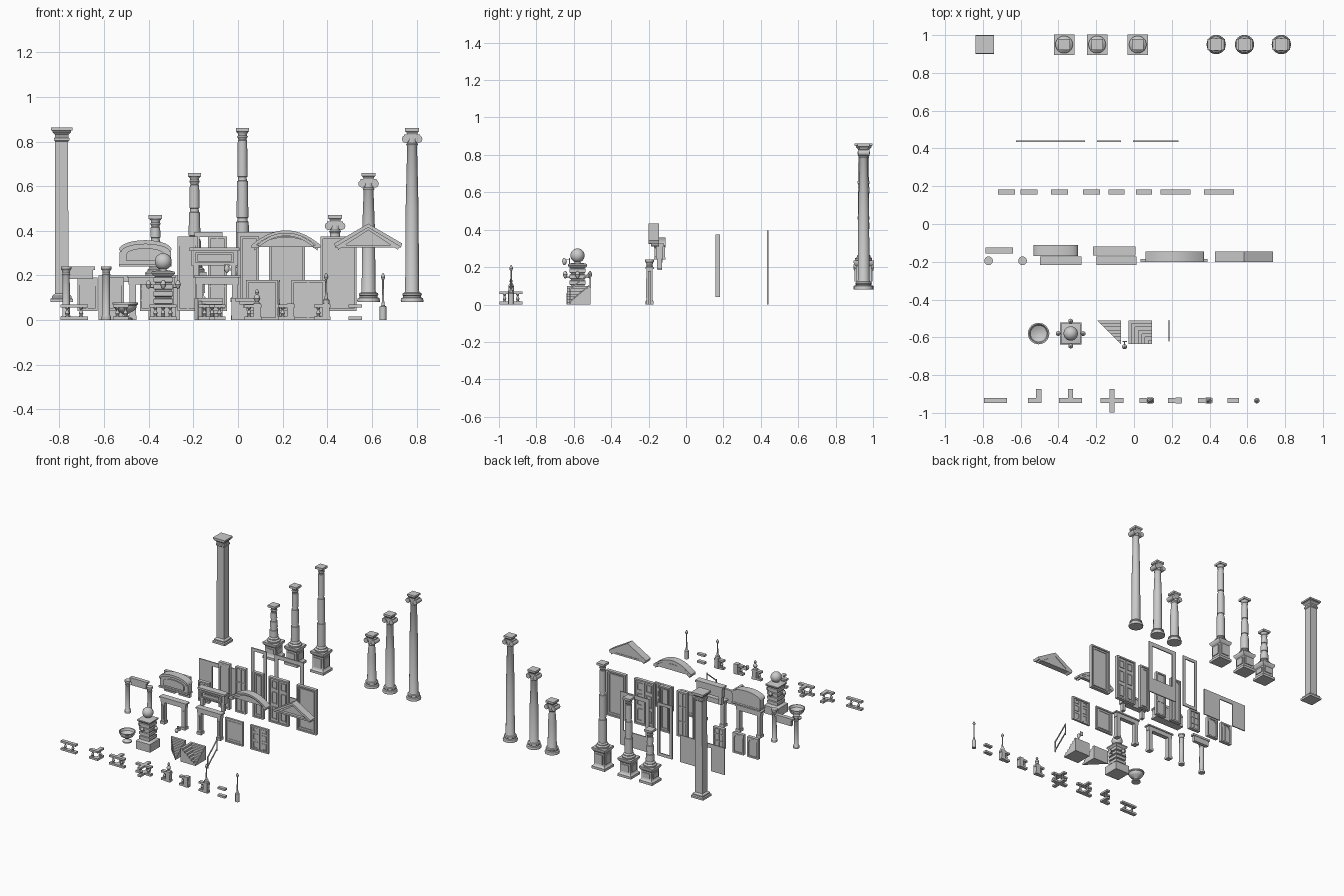
import bpy, bmesh, math
from mathutils import Vector, Matrix

if "Cube" in bpy.data.objects:
    bpy.data.objects.remove(bpy.data.objects["Cube"])

def finish(name, bm):
    bmesh.ops.recalc_face_normals(bm, faces=bm.faces)
    me = bpy.data.meshes.new(name)
    bm.to_mesh(me); bm.free()
    ob = bpy.data.objects.new(name, me)
    bpy.context.collection.objects.link(ob)
    return ob

def add_box(bm, x0, x1, y0, y1, z0, z1):
    m = Matrix.Translation(((x0+x1)/2, (y0+y1)/2, (z0+z1)/2)) @ Matrix.Diagonal((x1-x0, y1-y0, z1-z0, 1))
    bmesh.ops.create_cube(bm, size=1, matrix=m)

def add_lathe(bm, x, y, prof, n=24, square=False):
    # revolve (radius, z) pairs; square=True gives a four-sided moulding
    if square: n = 4
    k = math.sqrt(2) if square else 1
    off = math.pi/4 if square else 0
    rings = [[bm.verts.new((x+r*k*math.cos(off+2*math.pi*i/n), y+r*k*math.sin(off+2*math.pi*i/n), z))
              for i in range(n)] for r, z in prof]
    for a, b in zip(rings, rings[1:]):
        for i in range(n):
            bm.faces.new((a[i], a[(i+1) % n], b[(i+1) % n], b[i]))
    bm.faces.new(rings[0]); bm.faces.new(rings[-1])

def add_prism(bm, pts, y0, y1):
    # extrude an x/z outline along y
    a = [bm.verts.new((x, y0, z)) for x, z in pts]
    b = [bm.verts.new((x, y1, z)) for x, z in pts]
    bm.faces.new(a); bm.faces.new(b)
    for i in range(len(a)):
        j = (i+1) % len(a)
        bm.faces.new((a[i], a[j], b[j], b[i]))

def add_frame(bm, x0, x1, z0, z1, t, y0, y1, bottom=True):
    add_box(bm, x0, x0+t, y0, y1, z0, z1)
    add_box(bm, x1-t, x1, y0, y1, z0, z1)
    add_box(bm, x0+t, x1-t, y0, y1, z1-t, z1)
    if bottom: add_box(bm, x0+t, x1-t, y0, y1, z0, z0+t)

def arc(cx, hw, zs, zt, n=14):
    # segmental arc points, left to right, springing at zs and peaking at zt
    return [(cx+hw*math.cos(math.pi*(1-i/n)), zs+(zt-zs)*math.sin(math.pi*i/n)) for i in range(n+1)]

YC, B = 0.95, 0.08
# Square pilaster
bm = bmesh.new()
add_lathe(bm, -.79, YC, [(.05, B), (.05, .095), (.043, .1), (.043, .108), (.03, .118), (.029, .8), (.034, .805),
    (.034, .815), (.03, .82), (.03, .83), (.042, .842), (.042, .848), (.048, .85), (.048, .862)], square=True)
finish("square_pilaster", bm)

# Banded columns on pedestals
for i, (x, top, ph) in enumerate([(-.37, .47, .12), (-.195, .66, .135), (.02, .86, .155)]):
    bm = bmesh.new()
    add_lathe(bm, x, YC, [(.054, B), (.054, B+.018), (.046, B+.024), (.042, B+.03), (.042, B+ph-.03),
        (.05, B+ph-.02), (.054, B+ph-.012), (.054, B+ph)], square=True)
    for s in (-1, 1):
        add_box(bm, x-.03, x+.03, YC+s*.044-.004, YC+s*.044+.004, B+.042, B+ph-.042)
        add_box(bm, x+s*.044-.004, x+s*.044+.004, YC-.03, YC+.03, B+.042, B+ph-.042)
    z = B+ph
    prof = [(.044, z), (.046, z+.012), (.036, z+.02), (.036, z+.026), (.03, z+.032)]
    z0, z1 = z+.032, top-.045
    for k in range(3):                       # three drums
        r = .03-.0035*k; a = z0+(z1-z0)*k/3; b = z0+(z1-z0)*(k+1)/3
        prof += [(r-.004, a+.002), (r-.004, a+.008), (r, a+.01), (r-.002, b-.01), (r-.006, b-.008)]
    prof += [(.02, z1), (.024, z1+.006), (.02, z1+.012), (.021, top-.024), (.028, top-.016)]
    add_lathe(bm, x, YC, prof)
    add_box(bm, x-.03, x+.03, YC-.03, YC+.03, top-.016, top)
    finish("banded_column_%d" % i, bm)

# Scroll-capital columns
for i, (x, top) in enumerate([(.435, .47), (.585, .66), (.78, .86)]):
    bm = bmesh.new()
    add_lathe(bm, x, YC, [(.05, B), (.051, .09), (.048, .098), (.04, .102), (.04, .108), (.044, .112),
        (.042, .12), (.034, .124), (.031, .13), (.029, (top+.13)/2), (.022, top-.08), (.027, top-.072),
        (.022, top-.066), (.022, top-.03)])
    add_box(bm, x-.036, x+.036, YC-.024, YC+.024, top-.046, top-.028)
    for s in (-1, 1):
        add_prism(bm, [(x+s*.029+.017*math.cos(t*math.pi/8), top-.049+.017*math.sin(t*math.pi/8))
                       for t in range(16)], YC-.03, YC+.03)
    add_lathe(bm, x, YC, [(.022, top-.028), (.026, top-.018), (.032, top-.014), (.032, top)], square=True)
    finish("scroll_column_%d" % i, bm)

# Thin wall panels with openings
bm = bmesh.new()
add_box(bm, -.625, -.515, .433, .441, 0, .2)
add_box(bm, -.4, -.26, .433, .441, 0, .2)
add_box(bm, -.515, -.4, .433, .441, .17, .2)
finish("doorway_wall", bm)
bm = bmesh.new(); add_frame(bm, -.195, -.07, 0, .395, .022, .433, .441); finish("narrow_window_wall", bm)
bm = bmesh.new()
add_frame(bm, -.005, .235, 0, .395, .03, .433, .441)
add_box(bm, .025, .205, .433, .441, .03, .11)
finish("wide_window_wall", bm)

# Windows and doors
def opening(name, x0, x1, z0, z1, kind, y0=.157, y1=.183):
    bm = bmesh.new(); t = .011; c = (x0+x1)/2; w = (x1-x0)/2
    add_frame(bm, x0, x1, z0, z1, t, y0, y1)
    add_box(bm, x0+t, x1-t, y0+.009, y1-.009, z0+t, z1-t)
    if kind == "arch":                       # spandrels above a round head
        h = w-t; zs = z1-t-h
        for s in (-1, 1):
            pts = [(c+s*h*math.cos(k*math.pi/16), zs+h*.95*math.sin(k*math.pi/16)) for k in range(9)]
            add_prism(bm, pts+[(c, z1-t), (c+s*h, z1-t)], y0+.003, y1-.003)
        add_box(bm, c-.003, c+.003, y0+.006, y1-.006, z0+t, z1-t)
    elif kind == "sash":
        add_box(bm, c-.003, c+.003, y0+.005, y1-.005, z0+t, z1-t)
        for f in (.33, .66):
            z = z0+(z1-z0)*f
            add_box(bm, x0+t, x1-t, y0+.005, y1-.005, z-.003, z+.003)
    elif kind == "double":                   # paired panelled leaves
        add_box(bm, c-.003, c+.003, y0+.003, y1-.003, z0, z1-t)
        for s in (-1, 1):
            for a, b in ((.08, .35), (.42, .68), (.75, .92)):
                cx = c+s*w*.45
                add_frame(bm, cx-w*.27, cx+w*.27, z0+(z1-z0)*a, z0+(z1-z0)*b, .006, y0+.004, y1-.004)
    elif kind == "panel":
        add_frame(bm, x0+.018, x1-.018, z0+.02, z1-.02, .007, y0+.004, y1-.004)
    finish(name, bm)

for i, (x0, x1, z1, k) in enumerate([(-.72, -.63, .19, "arch"), (-.6, -.51, .19, "arch"), (-.44, -.35, .19, "sash"),
        (-.27, -.18, .375, "arch"), (-.135, -.05, .375, "sash"), (.01, .095, .375, "panel"),
        (.14, .3, .375, "double"), (.37, .53, .375, "panel")]):
    opening("window_or_door_%d" % i, x0, x1, .04, z1, k)
opening("low_door_left", .035, .18, 0, .18, "panel", -.202, -.186)
opening("low_door_right", .24, .39, 0, .18, "double", -.202, -.186)

# Porch posts and separate lintel
for x in (-.77, -.59):
    bm = bmesh.new()
    add_lathe(bm, x, -.195, [(.022, 0), (.022, .015), (.017, .022), (.016, .2), (.019, .205), (.016, .21),
        (.018, .222), (.023, .228), (.023, .24)], 16)
    finish("porch_post", bm)
bm = bmesh.new()
add_box(bm, -.785, -.64, -.155, -.125, .225, .24)
add_box(bm, -.775, -.65, -.152, -.128, .185, .225)
finish("porch_lintel", bm)

# Door surrounds
for x0, x1 in ((-.49, -.285), (-.19, .005)):
    bm = bmesh.new()
    for x in (x0+.018, x1-.018):
        add_box(bm, x-.018, x+.018, -.215, -.175, 0, .02)
        add_box(bm, x-.014, x+.014, -.21, -.178, .02, .16)
        add_box(bm, x-.007, x+.007, -.214, -.2, .035, .14)
    add_box(bm, x0, x1, -.21, -.178, .16, .19)
    add_box(bm, x0-.008, x1+.008, -.217, -.172, .19, .2)
    finish("door_surround", bm)

# Bulky arched window head
bm = bmesh.new(); c = -.415
add_prism(bm, [(c-.115, .24)]+arc(c, .115, .305, .345)+[(c+.115, .24)], -.16, -.112)
out, inn = arc(c, .118, .315, .358), arc(c, .108, .305, .34)
add_prism(bm, out+inn[::-1], -.17, -.11)
add_prism(bm, [(c-.085, .265)]+arc(c, .085, .295, .322)+[(c+.085, .265)], -.168, -.158)
add_box(bm, c-.118, c+.118, -.17, -.11, .24, .252)
finish("arched_head", bm)

# Rectangular window head on brackets
bm = bmesh.new()
add_box(bm, -.21, 0, -.16, -.122, .245, .32)
add_box(bm, -.217, .007, -.168, -.118, .31, .325)
add_frame(bm, -.19, -.02, .255, .303, .009, -.168, -.158)
add_box(bm, -.165, -.045, -.166, -.158, .272, .286)
for x in (-.19, -.02):
    add_box(bm, x-.012, x+.012, -.155, -.128, .19, .245)
finish("flat_head", bm)

# Curved pediment
bm = bmesh.new(); c = .215
def seg(hw, zs, rise, n=14):
    return [(c+hw*(2*i/n-1), zs+rise*(1-(2*i/n-1)**2)) for i in range(n+1)]
for hw, dz, y0 in ((.155, .0, -.2), (.145, -.012, -.188)):
    add_prism(bm, seg(hw, .336+dz, .066)+seg(hw-.004, .323+dz, .066)[::-1], y0, -.145)
add_prism(bm, seg(.135, .328, .045), -.172, -.148)
for s in (-1, 1):
    add_box(bm, c+s*.138-.017, c+s*.138+.017, -.195, -.145, .323, .337)
finish("curved_pediment", bm)

# Triangular pediment
bm = bmesh.new(); c = .583
for hw, dz, y0 in ((.153, 0, -.2), (.14, -.012, -.186)):
    add_prism(bm, [(c-hw, .343+dz), (c, .432+dz), (c+hw, .343+dz), (c+hw-.006, .327+dz), (c, .415+dz),
                   (c-hw+.006, .327+dz)], y0, -.145)
add_prism(bm, [(c-.13, .335), (c, .41), (c+.13, .335)], -.17, -.148)
add_box(bm, c-.148, c+.148, -.19, -.145, .325, .337)
finish("triangular_pediment", bm)

# Garden urn
bm = bmesh.new()
add_lathe(bm, -.505, -.58, [(.032, 0), (.032, .008), (.02, .014), (.011, .024), (.018, .032), (.04, .042),
    (.05, .056), (.051, .066), (.057, .07), (.057, .078), (.05, .078), (.044, .062), (.02, .05)])
finish("urn", bm)

# Rusticated gate pier with ball finial and lamps
bm = bmesh.new(); x, y = -.335, -.58
prof = [(.058, 0), (.058, .06), (.048, .066)]
for k in range(4):
    z = .068+.032*k
    prof += [(.036, z), (.036, z+.004), (.043, z+.007), (.043, z+.027), (.036, z+.03)]
add_lathe(bm, x, y, prof+[(.046, .2), (.052, .208), (.052, .216), (.03, .222)], square=True)
add_lathe(bm, x, y, [(.024, .22), (.014, .228)]+[(.038*math.sin(a*math.pi/12), .262-.038*math.cos(a*math.pi/12))
    for a in range(2, 12)]+[(.002, .3)])
for dx, dy in ((1, 0), (-1, 0), (0, 1), (0, -1)):
    px, py = x+dx*.066, y+dy*.066
    add_lathe(bm, px, py, [(.003, .14), (.009, .148), (.013, .16), (.009, .172), (.003, .178)], 12)
    add_box(bm, min(x+dx*.04, px)-.003, max(x+dx*.04, px)+.003, min(y+dy*.04, py)-.003, max(y+dy*.04, py)+.003, .143, .149)
finish("gate_pier", bm)

# Mitred corner steps, outer triangle and inner square
N, st, rise = 7, .125/7, .1/7
bm = bmesh.new()
for k in range(N):
    y0, y1, xr = -.635+st*k, -.635+st*(k+1), -.07
    lo = [(xr-st*k-.001, y0), (xr, y0), (xr, y1), (xr-st*(k+1), y1)]
    a = [bm.verts.new((p[0], p[1], 0)) for p in lo]; b = [bm.verts.new((p[0], p[1], rise*(k+1))) for p in lo]
    bm.faces.new(a); bm.faces.new(b)
    for i in range(4): bm.faces.new((a[i], a[(i+1) % 4], b[(i+1) % 4], b[i]))
finish("steps_triangle", bm)
bm = bmesh.new()
for k in range(N):
    add_box(bm, .095-st*(k+1), .095, -.635+st*k, -.635+st*(k+1), 0, rise*(k+1))
    if k: add_box(bm, .095-st*(k+1), .095-st*k, -.635, -.635+st*k, 0, rise*(k+1))
finish("steps_inner_corner", bm)

# Sloped stair rail
bm = bmesh.new()
for y, z0, z1 in ((-.62, 0, .09), (-.512, .09, .18)):
    add_box(bm, .183, .188, y-.003, y+.003, z0, z1)
for z in (.012, .078):
    vs = [bm.verts.new((xx, yy, z+dz)) for xx in (.182, .189) for yy, dz in ((-.62, 0), (-.512, .09), (-.512, .098), (-.62, .008))]
    bm.faces.new(vs[:4]); bm.faces.new(vs[4:])
    for i in range(4): bm.faces.new((vs[i], vs[(i+1) % 4], vs[4+(i+1) % 4], vs[4+i]))
finish("stair_rail", bm)

# Wall lantern
bm = bmesh.new()
add_box(bm, -.062, -.038, -.625, -.62, .22, .25)
add_box(bm, -.052, -.048, -.655, -.622, .238, .242)
add_lathe(bm, -.05, -.65, [(.004, .212), (.01, .22), (.013, .232), (.009, .242), (.003, .248)], 12)
finish("wall_lantern", bm)

# Balustrade kit
YF, W = -.935, .013
def baluster(bm, x, y):
    add_lathe(bm, x, y, [(.009, .015), (.009, .019), (.006, .022), (.01, .03), (.008, .037), (.004, .046), (.008, .051), (.008, .056)], 10)
def balustrade(name, arms, posts):
    bm = bmesh.new()
    for x0, x1, y0, y1 in arms:
        add_box(bm, x0, x1, y0, y1, 0, .015)
        add_box(bm, x0, x1, y0, y1, .056, .07)
    for x, y in posts: baluster(bm, x, y)
    return finish(name, bm)
def spike(bm, x, z):
    add_lathe(bm, x, YF, [(.015, z), (.015, z+.015), (.008, z+.02), (.005, z+.04), (.004, .18), (.007, .184),
        (.01, .193), (.007, .202), (.001, .212)], 12)
h, a = (YF-W, YF+W), .062
balustrade("rail_straight", [(-.795, -.672, *h)], [(-.765, YF), (-.703, YF)])
balustrade("rail_corner", [(-.56, -.49, *h), (-.518, -.49, YF+W, YF+a)], [(-.54, YF), (-.504, YF+.035)])
balustrade("rail_tee", [(-.397, -.275, *h), (-.35, -.323, YF+W, YF+a)], [(-.37, YF), (-.303, YF), (-.336, YF+.035)])
balustrade("rail_cross", [(-.178, -.055, *h), (-.13, -.103, YF+W, YF+a), (-.13, -.103, YF-a, YF-W)],
    [(-.15, YF), (-.083, YF), (-.116, YF+.035), (-.116, YF-.035)])
for x0, kind in ((.03, "finial"), (.18, "plain"), (.34, "spike")):
    balustrade("rail_end_"+kind, [(x0, x0+.075, *h)], [(x0+.02, YF)])
    bm = bmesh.new(); c = x0+.055
    add_box(bm, c-.016, c+.016, YF-.016, YF+.016, 0, .075)
    if kind == "finial":
        add_lathe(bm, c, YF, [(.016, .075), (.008, .082), (.015, .096), (.012, .108), (.005, .115), (.009, .124), (.006, .133), (.001, .14)], 14)
    if kind == "spike": spike(bm, c, .075)
    finish("rail_pier_"+kind, bm)
balustrade("rail_strips", [(.495, .555, *h)], [])
bm = bmesh.new()
add_lathe(bm, .65, YF, [(.015, 0), (.015, .045), (.008, .05)], 12); spike(bm, .65, .045)
finish("lamp_post", bm)

# Smooth curved parts, keep edges sharp
bpy.ops.object.select_all(action='SELECT')
bpy.context.view_layer.objects.active = bpy.context.selected_objects[0]
bpy.ops.object.shade_smooth_by_angle(angle=math.radians(35))
